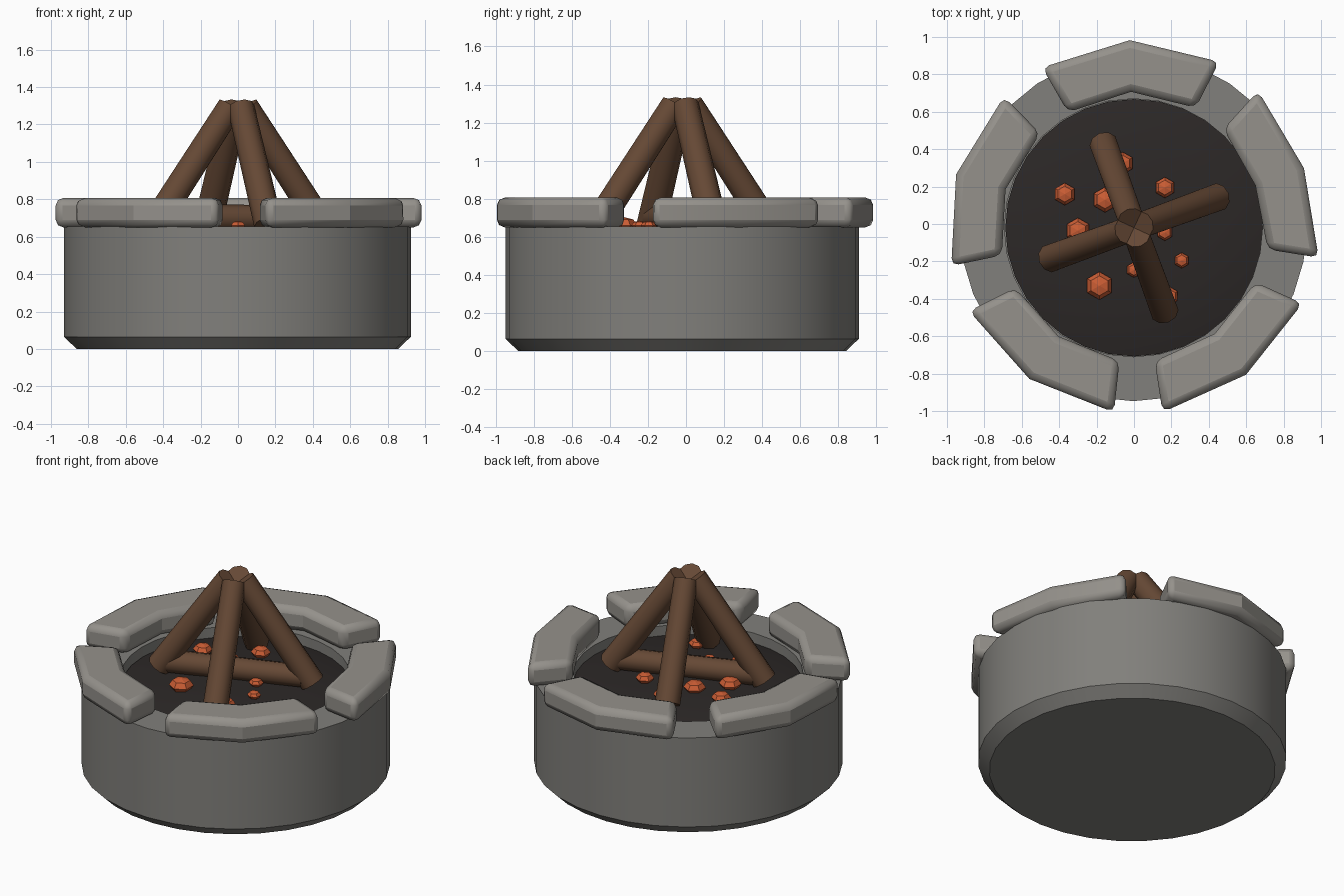
import bpy, bmesh, math
from mathutils import Vector, Matrix

if "Cube" in bpy.data.objects:
    bpy.data.objects.remove(bpy.data.objects["Cube"])

CY = -0.02  # ring centre in y


def mat(name, rgb):
    m = bpy.data.materials.new(name)
    m.diffuse_color = (*rgb, 1)
    m.use_nodes = True
    m.node_tree.nodes["Principled BSDF"].inputs["Base Color"].default_value = m.diffuse_color
    return m


STONE = mat("stone", (0.30, 0.285, 0.26))
DRUM = mat("drum_stone", (0.22, 0.215, 0.20))
ASH = mat("ash", (0.025, 0.021, 0.02))
EMBER = mat("ember", (0.60, 0.11, 0.035))
WOOD = mat("wood", (0.13, 0.065, 0.035))


def finish(name, bm, material, loc=(0, 0, 0), angle=30, bevel=0):
    bmesh.ops.remove_doubles(bm, verts=bm.verts, dist=1e-5)
    bmesh.ops.recalc_face_normals(bm, faces=bm.faces)
    me = bpy.data.meshes.new(name)
    bm.to_mesh(me)
    bm.free()
    ob = bpy.data.objects.new(name, me)
    bpy.context.collection.objects.link(ob)
    ob.location = loc
    me.materials.append(material)
    bpy.ops.object.select_all(action='DESELECT')
    ob.select_set(True)
    bpy.context.view_layer.objects.active = ob
    if bevel:
        b = ob.modifiers.new("Bevel", 'BEVEL')
        b.width, b.segments = bevel, 2
        b.limit_method, b.angle_limit = 'ANGLE', math.radians(40)
    if angle:
        bpy.ops.object.shade_smooth_by_angle(angle=math.radians(angle))
    return ob


def lathe(name, profile, sides, material, loc, angle=30):
    """Revolve (radius, z) points around z, starting on the +y axis."""
    bm = bmesh.new()
    vs = [bm.verts.new((0, r, z)) for r, z in profile]
    es = [bm.edges.new(p) for p in zip(vs, vs[1:])]
    bmesh.ops.spin(bm, geom=vs + es, cent=(0, 0, 0), axis=(0, 0, 1),
                   angle=2 * math.pi, steps=sides)
    return finish(name, bm, material, loc, angle)


def log(name, a, b, r1, r2):
    """Tapered round log from point a to point b."""
    a, b = Vector(a), Vector(b)
    d = b - a
    bm = bmesh.new()
    M = Matrix.Translation((a + b) / 2) @ d.to_track_quat('Z', 'Y').to_matrix().to_4x4()
    bmesh.ops.create_cone(bm, cap_ends=True, segments=10, radius1=r1, radius2=r2,
                          depth=d.length, matrix=M)
    return finish(name, bm, WOOD, (0, CY, 0), 40)


def rim_stone(name, centre_deg, radii, span=57, half_w=0.138, z0=0.65, z1=0.807):
    """Bent block swept through three cross-sections of the ring."""
    bm = bmesh.new()
    rings = []
    for k, r in zip((-0.5, 0, 0.5), radii):
        t = math.radians(centre_deg + k * span)
        c, s = math.cos(t), math.sin(t)
        rings.append([bm.verts.new((c * q, s * q, z)) for q, z in
                      ((r - half_w, z0), (r + half_w, z0), (r + half_w, z1), (r - half_w, z1))])
    for p, q in zip(rings, rings[1:]):
        for i in range(4):
            j = (i + 1) % 4
            bm.faces.new((p[i], p[j], q[j], q[i]))
    bm.faces.new(rings[0])
    bm.faces.new(rings[-1])
    return finish(name, bm, STONE, (0, CY, 0), 25, bevel=0.04)


# hollow drum with chamfered foot
lathe("drum", [(0, 0), (0.86, 0), (0.927, 0.065), (0.927, 0.655), (0.69, 0.655),
               (0.69, 0.52), (0, 0.52)], 32, DRUM, (-0.003, CY, 0))

# domed ash bed
lathe("ash_bed", [(0, 0.648), (0.2, 0.645), (0.4, 0.635), (0.58, 0.615), (0.688, 0.59),
                  (0.688, 0.53), (0, 0.53)], 32, ASH, (0, CY, 0))

# five bent rim stones
RADII = [(0.86, 0.865, 0.85), (0.85, 0.855, 0.86), (0.85, 0.845, 0.855),
         (0.86, 0.85, 0.85), (0.862, 0.825, 0.85)]
for i, radii in enumerate(RADII):
    rim_stone(f"rim_stone_{i + 1}", 91.3 + 72 * i, radii)

# four leaning logs and one lying across the bed
for i in range(4):
    t = math.radians(20 + 90 * i)
    c, s = math.cos(t), math.sin(t)
    log(f"leaning_log_{i + 1}", (0.475 * c, 0.475 * s, 0.665),
        (0.045 * c, 0.045 * s, 1.293), 0.077, 0.072)
c, s = math.cos(math.radians(20)), math.sin(math.radians(20))
log("lying_log", (-0.42 * c, -0.42 * s, 0.70), (0.42 * c, 0.42 * s, 0.70), 0.072, 0.07)

# glowing embers: x, y, radius
EMBERS = [(-0.37, 0.16, 0.06), (-0.155, 0.13, 0.068), (-0.06, 0.325, 0.06),
          (0.165, 0.195, 0.056), (-0.30, -0.035, 0.068), (0.165, -0.045, 0.045),
          (0.255, -0.195, 0.042), (-0.185, -0.33, 0.075), (0.0, -0.245, 0.042),
          (0.19, -0.385, 0.05)]
for i, (x, y, r) in enumerate(EMBERS):
    prof = [(r * math.sin(math.pi * k / 4), -0.6 * r * math.cos(math.pi * k / 4)) for k in range(5)]
    prof[0], prof[-1] = (0, -0.6 * r), (0, 0.6 * r)
    lathe(f"ember_{i + 1}", prof, 6, EMBER, (x, y, 0.66), 0)
